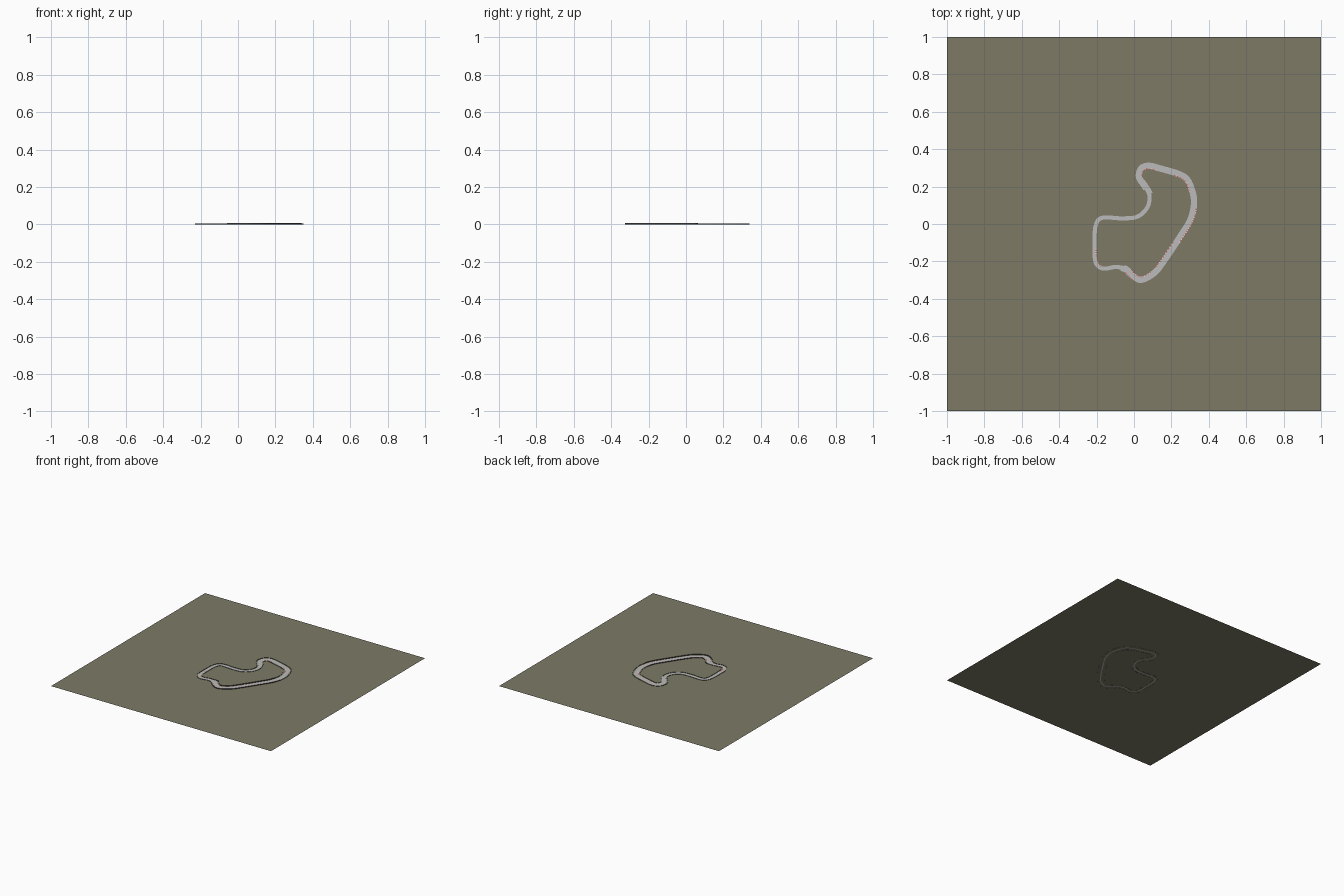
import bpy, math
from mathutils import Vector

if "Cube" in bpy.data.objects:
    bpy.data.objects.remove(bpy.data.objects["Cube"])


def material(name, rgb):
    m = bpy.data.materials.new(name)
    m.diffuse_color = (*rgb, 1)
    m.use_nodes = True
    m.node_tree.nodes["Principled BSDF"].inputs["Base Color"].default_value = m.diffuse_color
    return m


SAND = material("dry_ground", (0.205, 0.195, 0.132))
ASPHALT = material("light_asphalt", (0.50, 0.50, 0.50))
RED = material("kerb_red", (0.62, 0.12, 0.12))
WHITE = material("kerb_white", (0.72, 0.72, 0.72))
DARK = material("barrier_grey", (0.085, 0.08, 0.085))

# Centre line of the circuit, clockwise
PATH = [(-0.17, 0.033), (-0.06, 0.03), (0.02, 0.04), (0.072, 0.09), (0.082, 0.155),
        (0.055, 0.205), (0.027, 0.25), (0.037, 0.295), (0.075, 0.311), (0.14, 0.297),
        (0.265, 0.255), (0.307, 0.19), (0.321, 0.11), (0.30, 0.02), (0.245, -0.07),
        (0.165, -0.19), (0.11, -0.26), (0.04, -0.298), (-0.01, -0.275), (-0.045, -0.24),
        (-0.10, -0.23), (-0.165, -0.238), (-0.205, -0.205), (-0.211, -0.11), (-0.205, -0.01)]
P = [Vector(p) for p in PATH]
N = len(P)
STEPS = 16


def spline(t):
    i = math.floor(t)
    f = t - i
    a, b, c, d = (P[(i + k) % N] for k in (-1, 0, 1, 2))
    return 0.5 * (2 * b + (c - a) * f + (2 * a - 5 * b + 4 * c - d) * f * f
                  + (3 * b - a - 3 * c + d) * f ** 3)


def frame(t):
    d = (spline(t + 0.02) - spline(t - 0.02)).normalized()
    return spline(t), Vector((-d.y, d.x))      # left normal is the outer side


def strip(name, t0, t1, edge_a, edge_b, mats, stripe=0):
    """Ribbon between two (offset, z) edges, each a function of t."""
    n = max(2, round((t1 - t0) * STEPS))
    verts, faces = [], []
    for i in range(n + 1):
        t = t0 + (t1 - t0) * i / n
        p, nor = frame(t)
        for edge in (edge_a, edge_b):
            off, z = edge(t)
            q = p + nor * off
            verts.append((q.x, q.y, z))
        if i:
            k = 2 * i
            faces.append((k - 2, k - 1, k + 1, k))
    # face flat ribbons upward
    faces = [tuple(reversed(f)) for f in faces]
    me = bpy.data.meshes.new(name)
    me.from_pydata(verts, [], faces)
    for m in mats:
        me.materials.append(m)
    if stripe:
        for f in me.polygons:
            f.material_index = (f.index // stripe) % 2
    ob = bpy.data.objects.new(name, me)
    bpy.context.collection.objects.link(ob)
    return ob


def wide(t):
    return 4.7 <= t % N <= 19.2


def half(t):
    return 0.017 if wide(t) else 0.011


def ramp(t):
    # 0 on the narrow part, 1 on the wide part, eased at the ends
    t %= N
    return max(0.0, min(1.0, (t - 4.4) / 0.8, (19.8 - t) / 0.8))


def wall_offset(t):
    return 0.019 + 0.009 * ramp(t)


def wall_top(t):
    # taller catch fence along the south-east straight
    return 0.0035 + 0.0035 * max(0.0, min(1.0, (t - 12.4) * 4, (19.2 - t) * 4))


# Ground
me = bpy.data.meshes.new("ground")
me.from_pydata([(x, y, 0.0008) for x, y in ((-1, -1), (1, -1), (1, 1), (-1, 1))], [], [(0, 1, 2, 3)])
me.materials.append(SAND)
bpy.context.collection.objects.link(bpy.data.objects.new("ground", me))

# Road: narrow lane all round, broad lane on the east half
strip("narrow_road", 0, N, lambda t: (-0.011, 0.0018), lambda t: (0.011, 0.0018), [ASPHALT])
strip("broad_road", 4.7, 19.2, lambda t: (-0.017, 0.0022), lambda t: (0.017, 0.0022), [ASPHALT])
# Short run-off spurs where the broad lane begins and ends
for label, t0, t1, s in (("north", 4.1, 5.4, 1), ("south", 18.3, 19.5, 1)):
    strip(label + "_runoff", t0, t1, lambda t: (0.0, 0.0025), lambda t: (-0.019 if label == "north" else 0.019, 0.0025), [ASPHALT])
# Road bed seen from underneath
strip("road_bed", 0, N, lambda t: (0.004, 0.0), lambda t: (-0.004, 0.0), [ASPHALT])

# Barriers on both sides
for side, label in ((1, "outer"), (-1, "inner")):
    strip(label + "_barrier", 0, N, lambda t: (side * wall_offset(t), 0.0),
          lambda t: (side * wall_offset(t), wall_top(t)), [DARK])

# Striped kerbs: start, end, side
KERBS = [(6.2, 8.8, -1), (9.6, 11.2, -1), (12.3, 14.2, 1), (14.3, 15.8, -1),
         (16.2, 18.6, -1), (17.6, 19.0, 1), (21.2, 22.8, -1)]
for i, (a, b, side) in enumerate(KERBS):
    inner = lambda t: (side * (half(t) - 0.005), 0.0028)
    outer = lambda t: (side * half(t), 0.0028)
    lo, hi = (inner, outer) if side > 0 else (outer, inner)
    strip(f"kerb_{i + 1}", a, b, lo, hi, [RED, WHITE], stripe=1)
